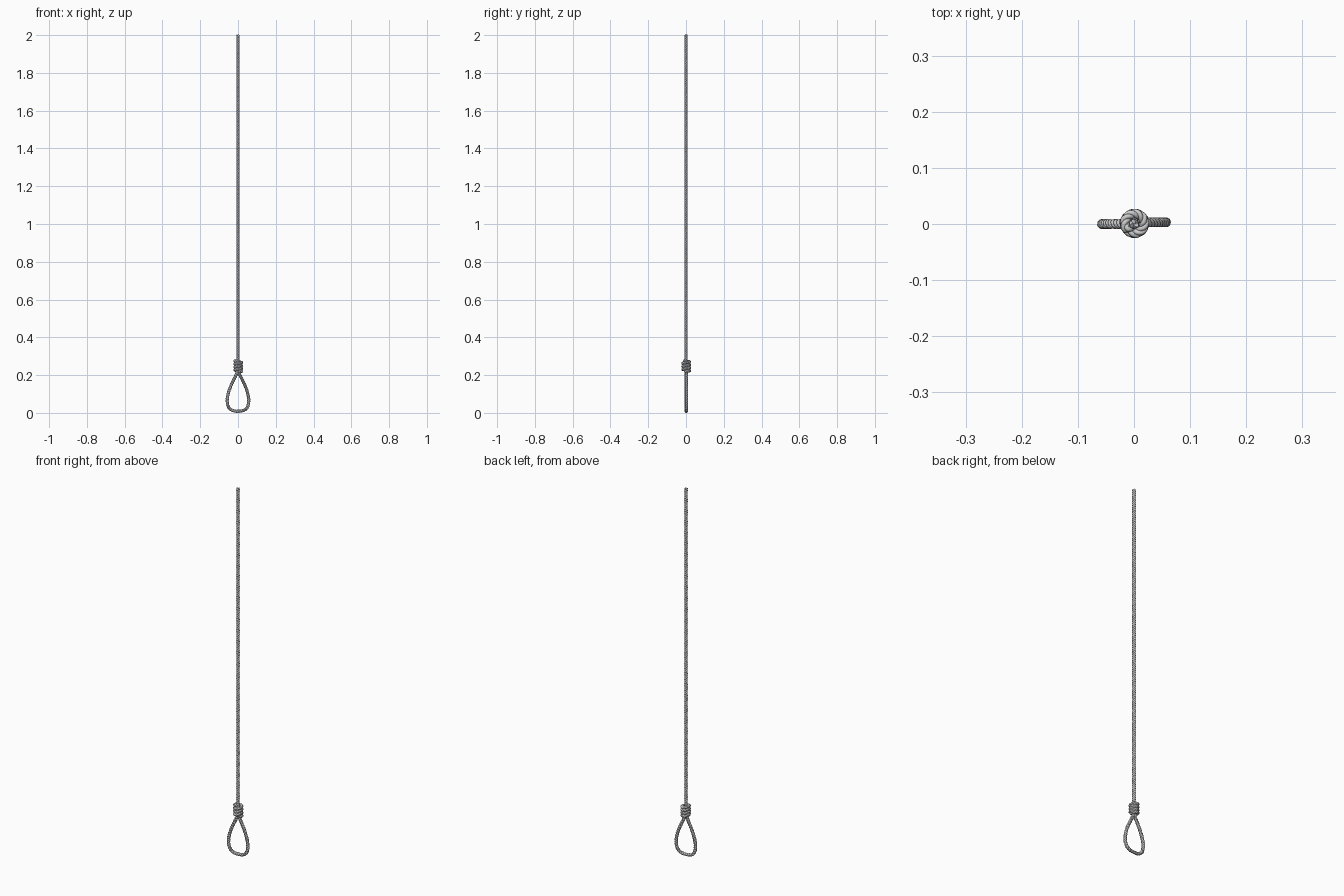
import bpy, math
from mathutils import Vector

if "Cube" in bpy.data.objects:
    bpy.data.objects.remove(bpy.data.objects["Cube"])

STRANDS, PITCH = 3, 0.036
OFFSET, STRAND_R = 0.0042, 0.0047
STEP = PITCH / 12


def smooth_path(pts, sub=24):
    """Catmull-Rom curve through the points."""
    p = [Vector(q) for q in pts]
    p = [2 * p[0] - p[1]] + p + [2 * p[-1] - p[-2]]
    out = []
    for a, b, c, d in zip(p, p[1:], p[2:], p[3:]):
        for i in range(sub):
            t = i / sub
            out.append(0.5 * (2 * b + (c - a) * t + (2 * a - 5 * b + 4 * c - d) * t * t
                              + (3 * b - a - 3 * c + d) * t ** 3))
    return out + [p[-2]]


def resample(path, step):
    """Even spacing along the path."""
    out, carry = [path[0]], step
    for a, b in zip(path, path[1:]):
        length, pos = (b - a).length, carry
        while pos <= length:
            out.append(a.lerp(b, pos / length))
            pos += step
        carry = pos - length
    return out + [path[-1]]


def twisted_rope(name, path):
    """Three strands twisted about a centre path."""
    pts = resample(path, STEP)
    tangents = [(pts[min(i + 1, len(pts) - 1)] - pts[max(i - 1, 0)]).normalized()
                for i in range(len(pts))]
    normal = tangents[0].orthogonal().normalized()
    lines = [[] for _ in range(STRANDS)]
    for i, (p, t) in enumerate(zip(pts, tangents)):
        normal = (normal - t * normal.dot(t)).normalized()
        side = t.cross(normal)
        for k in range(STRANDS):
            a = math.tau * (i * STEP / PITCH + k / STRANDS)
            lines[k].append(p + OFFSET * (math.cos(a) * normal + math.sin(a) * side))
    curve = bpy.data.curves.new(name, 'CURVE')
    curve.dimensions = '3D'
    curve.bevel_depth = STRAND_R
    curve.bevel_resolution = 2
    curve.use_fill_caps = True
    for line in lines:
        s = curve.splines.new('POLY')
        s.points.add(len(line) - 1)
        for sp, co in zip(s.points, line):
            sp.co = (*co, 1)
    ob = bpy.data.objects.new(name, curve)
    bpy.context.collection.objects.link(ob)
    bpy.ops.object.select_all(action='DESELECT')
    bpy.context.view_layer.objects.active = ob
    ob.select_set(True)
    bpy.ops.object.convert(target='MESH')
    bpy.ops.object.shade_smooth_by_angle(angle=math.radians(60))
    return ob


# Long hanging rope
twisted_rope("hanging_rope", [Vector((0, 0, 2.0)), Vector((0, 0, 0.215))])

# Teardrop loop, one half mirrored to the other
half = [(0.003, 0.225), (0.008, 0.205), (0.023, 0.175), (0.040, 0.138), (0.053, 0.098),
        (0.057, 0.062), (0.050, 0.031), (0.030, 0.013)]
loop = [(-x, 0, z) for x, z in half] + [(0, 0.001, 0.009)]
loop += [(x, 0.003, z) for x, z in reversed(half)]
twisted_rope("loop", smooth_path(loop))

# Coils wrapped round the rope above the loop
TURNS, COIL_R, Z0, Z1 = 3.6, 0.0175, 0.219, 0.276
coil = []
for i in range(201):
    t = i / 200
    a = math.tau * TURNS * t
    coil.append(Vector((0.001 + COIL_R * math.cos(a), 0.001 + COIL_R * math.sin(a),
                        Z0 + (Z1 - Z0) * t)))
# Tuck both ends of the coil into the knot
coil = [Vector((0.004, -0.004, Z0 + 0.004))] + coil + [Vector((0, 0, Z1 - 0.004))]
twisted_rope("knot_wrap", coil)
